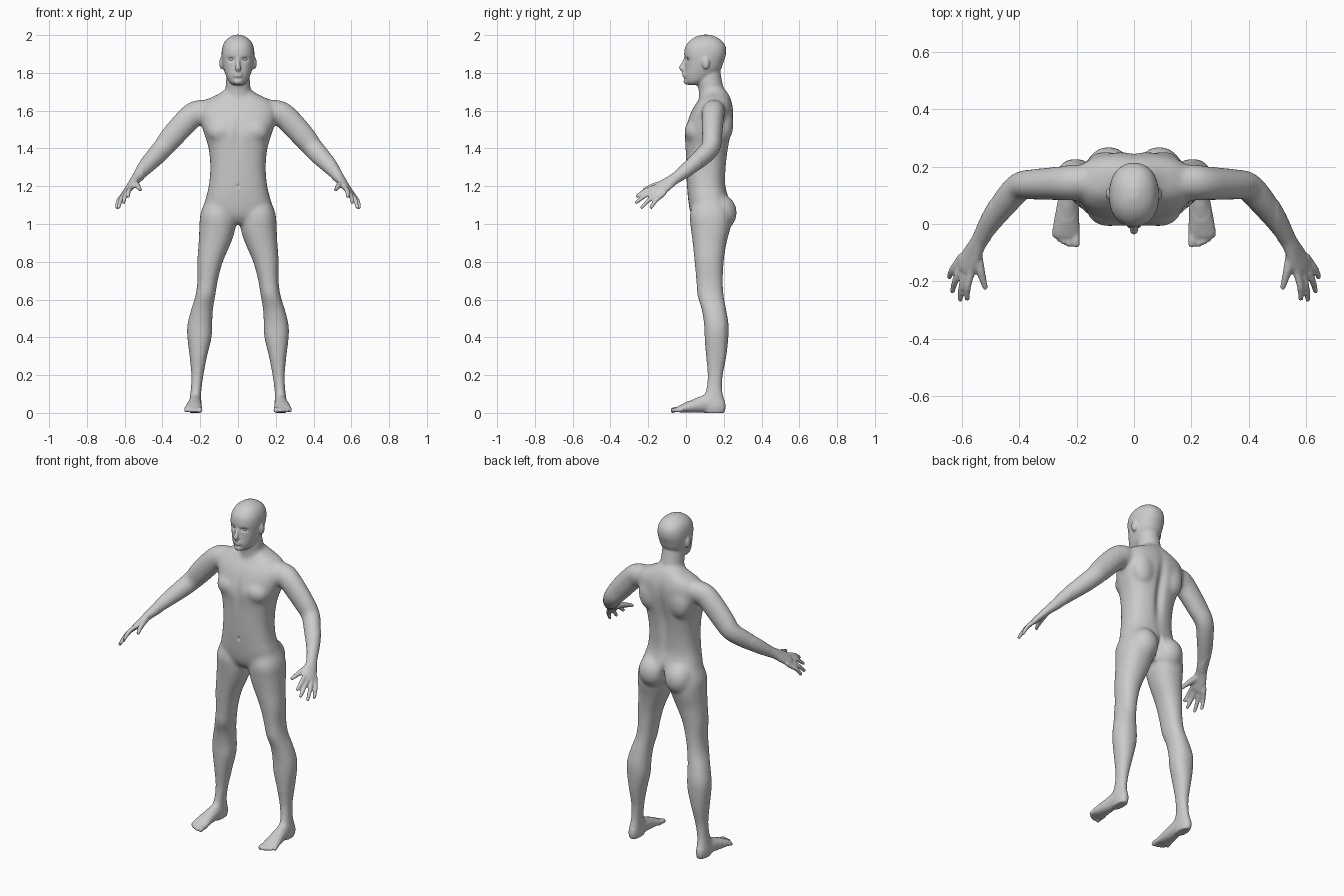
import bpy
import bmesh
from math import cos, sin, pi, exp, copysign
from mathutils import Vector, Matrix

cube = bpy.data.objects.get("Cube")
if cube:
    bpy.data.objects.remove(cube, do_unlink=True)

skin_mat = bpy.data.materials.new("plain_grey")
skin_mat.use_nodes = True
GREY = (0.6, 0.6, 0.6, 1)
skin_mat.diffuse_color = GREY
skin_mat.node_tree.nodes["Principled BSDF"].inputs["Base Color"].default_value = GREY

SIDES = (1, -1)
bm = bmesh.new()


def spline(rows, steps=4):
    """Resample rows of numbers along a smooth curve."""
    rows = [Vector(r) for r in rows]
    out = []
    last = len(rows) - 1
    for i in range(last):
        a, b = rows[max(i - 1, 0)], rows[i]
        c, d = rows[i + 1], rows[min(i + 2, last)]
        for k in range(steps):
            t = k / steps
            out.append(b + (c - a) * (t / 2)
                       + (a * 2 - b * 5 + c * 4 - d) * (t * t / 2)
                       + (b * 3 - a - c * 3 + d) * (t ** 3 / 2))
    return out + [rows[-1]]


def bridge(rings, side):
    """Skin a closed surface over rings of points."""
    loops = [[bm.verts.new((p[0] * side, p[1], p[2])) for p in ring] for ring in rings]
    for low, high in zip(loops, loops[1:]):
        for j in range(len(low)):
            n = (j + 1) % len(low)
            bm.faces.new((low[j], low[n], high[n], high[j]))
    bm.faces.new(loops[0][::-1])
    bm.faces.new(loops[-1])


def rounded(v, power):
    return copysign(abs(v) ** power, v)


def stack(rows, side=1, power=0.9, n=32):
    """Level sections: height, centre x, half width, front y, back y."""
    rings = []
    for z, cx, w, front, back in spline(rows):
        mid, half = (front + back) / 2, (back - front) / 2
        angles = [2 * pi * j / n for j in range(n)]
        rings.append([(cx + w * rounded(cos(a), power),
                       mid + half * rounded(sin(a), power), z) for a in angles])
    bridge(rings, side)


def tube(rows, across, side=1, n=20):
    """Sections along a path: x, y, z, radius across, radius through."""
    pts = spline(rows)
    rings = []
    for i, row in enumerate(pts):
        ahead = pts[min(i + 1, len(pts) - 1)]
        behind = pts[max(i - 1, 0)]
        way = (Vector(ahead[:3]) - Vector(behind[:3])).normalized()
        u = Vector(across)
        u = (u - way * u.dot(way)).normalized()
        v = way.cross(u)
        c = Vector(row[:3])
        rings.append([c + u * row[3] * cos(2 * pi * j / n) + v * row[4] * sin(2 * pi * j / n)
                      for j in range(n)])
    bridge(rings, side)


def blob(place, size, side=1):
    x, y, z = place
    bmesh.ops.create_icosphere(bm, subdivisions=3, radius=1, matrix=Matrix.LocRotScale(
        Vector((x * side, y, z)), None, Vector(size)))


# Torso
stack([(z, 0, w, f, b) for z, w, f, b in (
    (1.0, .07, .06, .19), (1.04, .13, .03, .22), (1.1, .175, .015, .235),
    (1.2, .155, .005, .21), (1.3, .147, 0, .213), (1.4, .156, -.003, .225),
    (1.48, .18, -.008, .24), (1.55, .2, .01, .25), (1.61, .205, .035, .25),
    (1.655, .17, .065, .24), (1.69, .1, .085, .225), (1.72, .06, .09, .2))], power=0.8)

# Neck and head
stack([(1.64, 0, .08, .07, .22), (1.7, 0, .068, .067, .205),
       (1.76, 0, .063, .06, .19), (1.82, 0, .06, .06, .18)], power=1)
stack([(z, 0, w, f, b) for z, w, f, b in (
    (1.735, .025, .015, .06), (1.75, .045, 0, .1), (1.78, .062, -.008, .15),
    (1.82, .076, -.006, .185), (1.86, .084, -.005, .2), (1.9, .087, -.01, .212),
    (1.94, .082, -.003, .21), (1.97, .067, .02, .19), (1.99, .043, .05, .16),
    (2.002, .015, .085, .125))])

# Nose, lips and chin
tube([(0, 0, 1.88, .008, .01), (0, -.012, 1.85, .01, .012),
      (0, -.022, 1.827, .015, .015), (0, -.008, 1.812, .014, .01)], (1, 0, 0))
for height in (1.796, 1.783):
    blob((0, -.006, height), (.026, .014, .008))
blob((0, .005, 1.755), (.026, .018, .018))

ACROSS_HAND = (-.043, -.05, .04)
for s in SIDES:
    # Ear, chest, shoulder blade and buttock masses
    blob((.088, .105, 1.852), (.011, .02, .033), s)
    blob((.085, .047, 1.49), (.08, .056, .065), s)
    blob((.1, .2, 1.53), (.07, .052, .1), s)
    blob((.088, .176, 1.06), (.086, .094, .1), s)

    # Leg
    stack([(1.12, .1, .075, .04, .21), (1.05, .108, .092, .02, .235),
           (.98, .109, .096, .025, .235), (.9, .123, .086, .035, .215),
           (.8, .148, .068, .045, .2), (.7, .161, .054, .054, .196),
           (.62, .173, .053, .06, .2), (.55, .19, .058, .082, .213),
           (.47, .202, .066, .095, .226), (.4, .204, .065, .098, .225),
           (.3, .21, .047, .105, .215), (.2, .215, .033, .114, .196),
           (.12, .222, .029, .105, .193), (.07, .226, .031, .085, .205),
           (.03, .227, .033, .08, .21), (0, .226, .028, .095, .203)], s)

    # Foot and toes
    tube([(.225, .15, .052, .032, .05), (.228, .09, .047, .036, .046),
          (.233, .03, .034, .042, .034), (.236, -.02, .023, .048, .022),
          (.237, -.045, .018, .044, .015)], (1, 0, 0), s)
    for x, tip, r in ((.202, -.08, .014), (.225, -.08, .011), (.243, -.072, .011),
                      (.26, -.062, .01), (.276, -.048, .01)):
        tube([(x, -.02, .018, r, r), (x, tip + .02, .017, r, r),
              (x, tip + .006, .012, r, r), (x, tip, .011, r / 2, r / 2)], (1, 0, 0), s)

    # Arm and palm
    tube([(.14, .15, 1.61, .05, .05), (.2, .145, 1.593, .062, .067),
          (.25, .142, 1.568, .06, .067), (.345, .138, 1.466, .054, .064),
          (.395, .132, 1.405, .05, .056), (.44, .085, 1.355, .048, .052),
          (.49, .02, 1.3, .041, .042), (.53, -.045, 1.25, .032, .03),
          (.547, -.075, 1.23, .033, .025), (.565, -.11, 1.205, .041, .021),
          (.587, -.15, 1.175, .043, .017), (.592, -.16, 1.168, .036, .013)],
         ACROSS_HAND, s)

    # Thumb, then index to little finger
    tube([(.548, -.095, 1.217, .02, .018), (.537, -.15, 1.207, .017, .016),
          (.527, -.19, 1.195, .013, .013), (.516, -.226, 1.18, .01, .009)], ACROSS_HAND, s)
    index_base, little_base = Vector((.567, -.17, 1.193)), Vector((.608, -.125, 1.155))
    tips = ((.58, -.265, 1.142), (.605, -.268, 1.11), (.633, -.238, 1.083), (.644, -.188, 1.083))
    for i, tip in enumerate(tips):
        base = index_base.lerp(little_base, i / 3)
        tip = Vector(tip)
        mid = base.lerp(tip, .5) + Vector((.006, -.003, .006))
        root = base.lerp(tip, -.25)
        tube([(*root, .012, .012), (*base, .013, .013), (*mid, .012, .012), (*tip, .009, .009)],
             ACROSS_HAND, s)

# Fuse all parts into one skin
bmesh.ops.recalc_face_normals(bm, faces=bm.faces)
mesh = bpy.data.meshes.new("body")
bm.to_mesh(mesh)
bm.free()
body = bpy.data.objects.new("body", mesh)
bpy.context.collection.objects.link(body)
bpy.ops.object.select_all(action='DESELECT')
body.select_set(True)
bpy.context.view_layer.objects.active = body
fuse = body.modifiers.new("fuse", 'REMESH')
fuse.mode = 'VOXEL'
fuse.voxel_size = 0.006
soften = body.modifiers.new("soften", 'SMOOTH')
soften.factor = 0.5
soften.iterations = 4
for name in ("fuse", "soften"):
    bpy.ops.object.modifier_apply(modifier=name)

# Relax the joins of torso and limbs, leaving face, hands and toes crisp
bm = bmesh.new()
bm.from_mesh(body.data)
large = [v for v in bm.verts if .06 < v.co.z < 1.73 and abs(v.co.x) < .5]
for _ in range(24):
    bmesh.ops.smooth_vert(bm, verts=large, factor=0.5,
                          use_axis_x=True, use_axis_y=True, use_axis_z=True)

# Hollows: x, z, spread x, spread z, push (positive from front, negative from back)
HOLLOWS = [(0, 1.42, .026, .16, -.02), (0, 1.05, .014, .06, -.03),
           (0, 1.2, .008, .009, .007), (0, 1.48, .02, .07, .008)]
HOLLOWS += [(s * .036, 1.872, .017, .01, .012) for s in SIDES]
for v in bm.verts:
    x, y, z = v.co
    for cx, cz, rx, rz, push in HOLLOWS:
        if (y < .1) == (push > 0):
            v.co.y += push * exp(-((x - cx) / rx) ** 2 - ((z - cz) / rz) ** 2)
bm.to_mesh(body.data)
bm.free()
body.data.materials.clear()
body.data.materials.append(skin_mat)
bpy.ops.object.shade_smooth()

# Eyes
for s, name in zip(SIDES, ("left_eye", "right_eye")):
    bpy.ops.mesh.primitive_uv_sphere_add(segments=20, ring_count=12, radius=.012,
                                         location=(s * .036, .019, 1.872))
    eye = bpy.context.object
    eye.name = name
    eye.data.materials.append(skin_mat)
    bpy.ops.object.shade_smooth()
